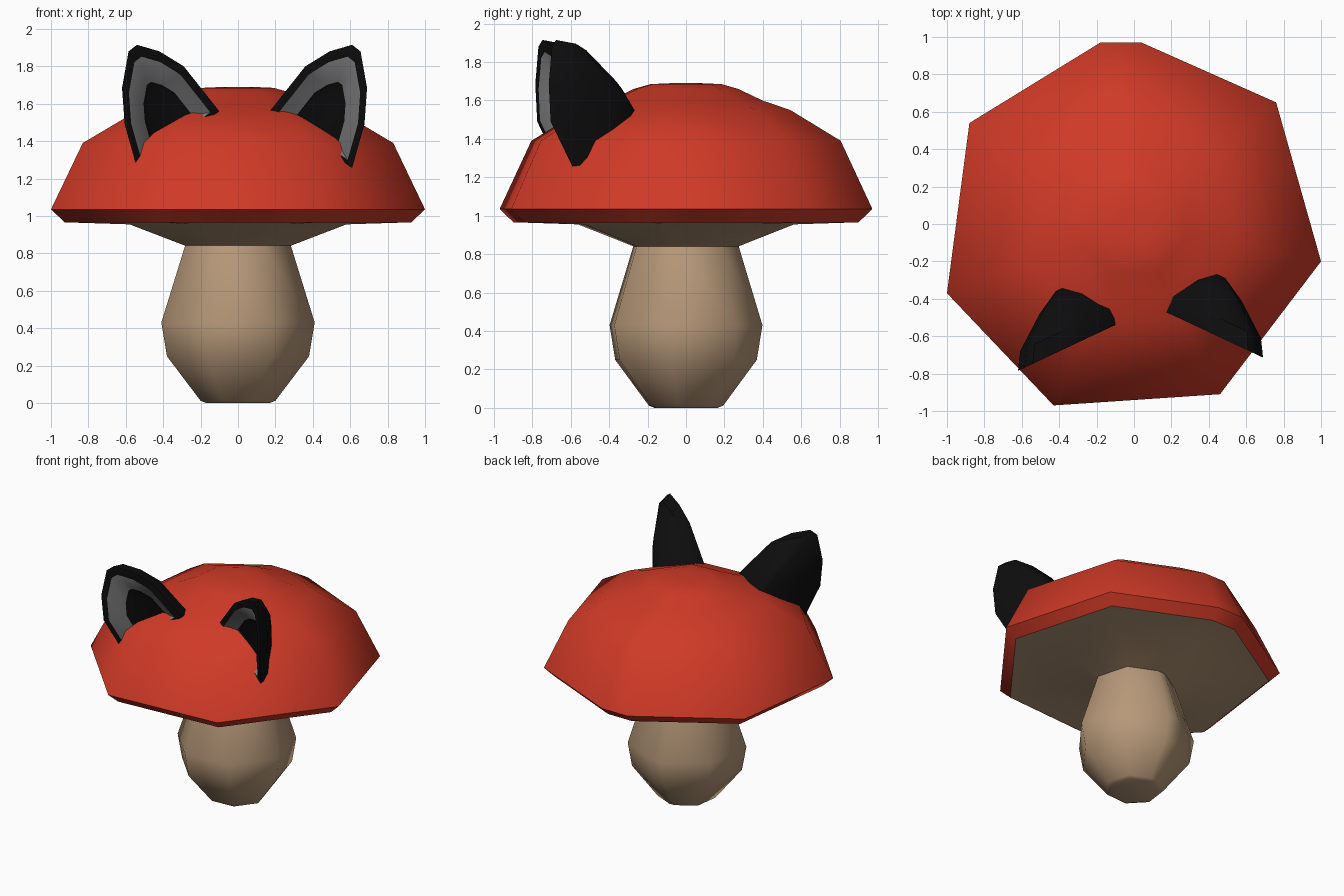
import bpy, bmesh, math

cube = bpy.data.objects.get("Cube")
if cube:
    bpy.data.objects.remove(cube, do_unlink=True)


def material(name, colour):
    mat = bpy.data.materials.new(name)
    mat.use_nodes = True
    mat.diffuse_color = (*colour, 1)
    shader = mat.node_tree.nodes["Principled BSDF"]
    shader.inputs["Base Color"].default_value = (*colour, 1)
    shader.inputs["Roughness"].default_value = 0.9
    return mat


RED = material("cap red", (0.63, 0.042, 0.02))
TAN = material("stem tan", (0.47, 0.315, 0.19))
BLACK = material("ear black", (0.004, 0.004, 0.004))
GREY = material("ear grey", (0.2, 0.2, 0.2))


def loft(name, rings, mats, slots=None, angle=60, cap_start=True, cap_end=True):
    """Skin a list of equal-length point rings; slots gives a material per band."""
    bm = bmesh.new()
    loops = [[bm.verts.new(p) for p in ring] for ring in rings]
    n = len(loops[0])
    for band, (a, b) in enumerate(zip(loops, loops[1:])):
        for i in range(n):
            j = (i + 1) % n
            face = bm.faces.new((a[i], a[j], b[j], b[i]))
            face.material_index = slots[band] if slots else 0
    if cap_start:
        bm.faces.new(loops[0][::-1])
    if cap_end:
        bm.faces.new(loops[-1])
    bmesh.ops.recalc_face_normals(bm, faces=bm.faces[:])
    mesh = bpy.data.meshes.new(name)
    bm.to_mesh(mesh)
    bm.free()
    for m in mats:
        mesh.materials.append(m)
    obj = bpy.data.objects.new(name, mesh)
    bpy.context.collection.objects.link(obj)
    bpy.ops.object.select_all(action='DESELECT')
    obj.select_set(True)
    bpy.context.view_layer.objects.active = obj
    bpy.ops.object.shade_smooth_by_angle(angle=math.radians(angle))
    return obj


# Uneven polygon shared by the cap and the stem
PLAN = [(-0.18, 0.97), (0.04, 0.97), (0.76, 0.65), (1.0, -0.2),
        (0.46, -0.91), (-0.43, -0.97), (-1.0, -0.37), (-0.88, 0.54)]


def plan_rings(profile):
    return [[(x * s, y * s, z) for x, y in PLAN] for s, z in profile]


# Domed cap with its turned-under rim and tan underside
loft("cap", plan_rings([(0.925, 0.965), (1.0, 1.035), (0.83, 1.39), (0.56, 1.55),
                        (0.41, 1.6), (0.28, 1.66), (0.19, 1.685), (0.08, 1.69)]),
     [RED], cap_start=False)
loft("cap_underside", plan_rings([(0.925, 0.966), (0.58, 0.955), (0.28, 0.84)]), [TAN])

# Bulbous stem
loft("stem", plan_rings([(0.17, 0), (0.2, 0.012), (0.38, 0.25), (0.41, 0.43),
                         (0.28, 0.85)]), [TAN])

# Ears: outline in x and z, seen from the front
OUTLINE = [(0.17, 1.56), (0.36, 1.8), (0.49, 1.88), (0.61, 1.915), (0.655, 1.88),
           (0.69, 1.685), (0.676, 1.49), (0.61, 1.257)]
CENTRE = (0.46, 1.52)


def ear_ring(side, scale, depth):
    """Outline shrunk about its centre and pushed back from the slanted front."""
    ring = []
    for px, pz in OUTLINE:
        x = CENTRE[0] + (px - CENTRE[0]) * scale
        z = CENTRE[1] + (pz - CENTRE[1]) * scale
        y = -0.47 - 0.47 * (x - 0.17) + max(0, 1.5 - z) * 0.35 + depth
        if side < 0:
            x, y = 0.07 - x, y - 0.07
        ring.append((x, y, z))
    return ring


# From the rounded back, over the rim, into the hollow front
EAR_STEPS = [(0.12, 0.33), (0.5, 0.25), (0.95, 0.1), (1.0, 0), (0.84, 0),
             (0.5, 0.08), (0.4, 0.1)]
for side, name in ((1, "left_ear"), (-1, "right_ear")):
    loft(name, [ear_ring(side, s, d) for s, d in EAR_STEPS], [BLACK, GREY],
         slots=[0, 0, 0, 0, 1, 0], angle=40)
